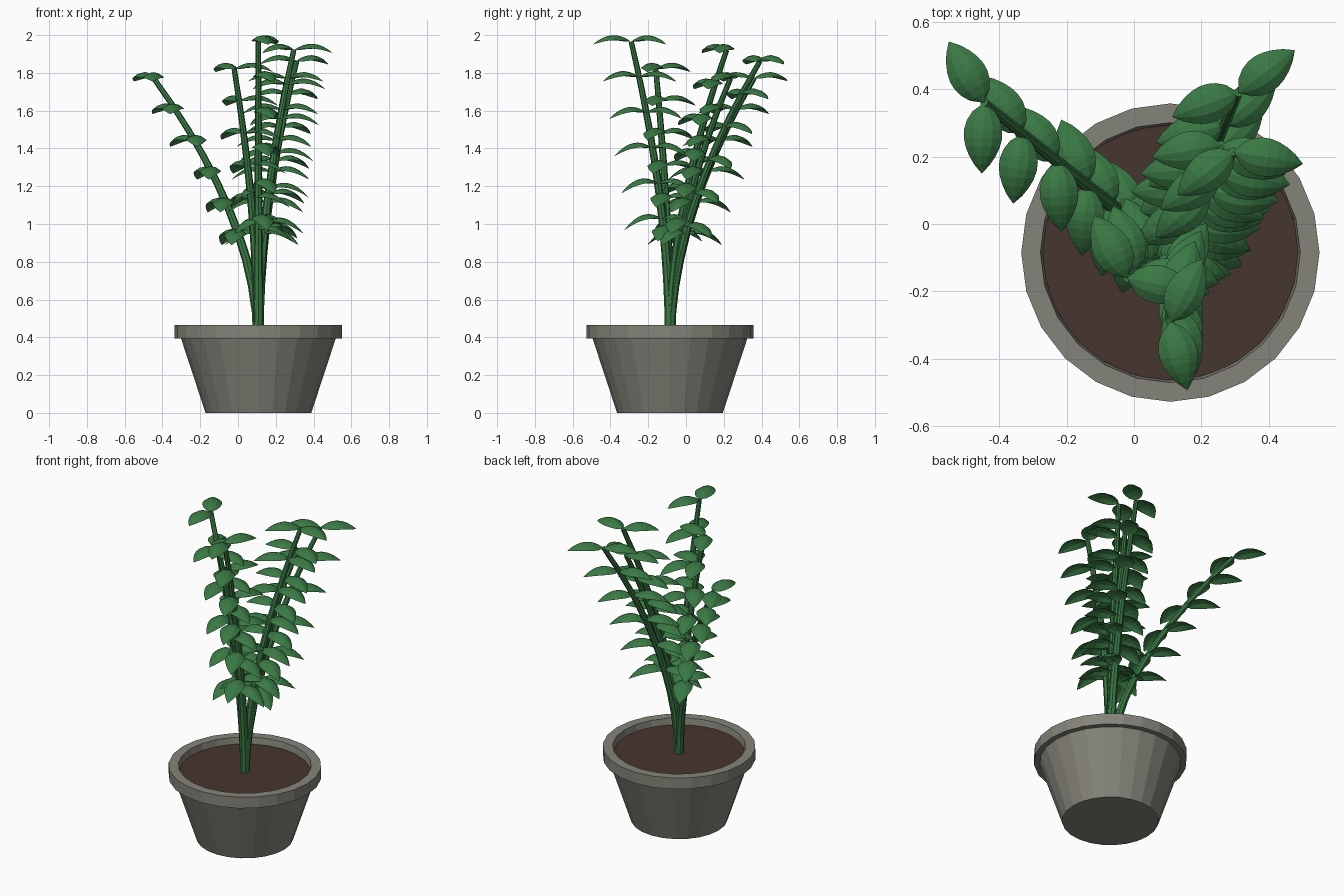
import bpy, bmesh, math, random
from mathutils import Vector

if "Cube" in bpy.data.objects:
    bpy.data.objects.remove(bpy.data.objects["Cube"])

random.seed(4)
CX, CY = 0.108, -0.085          # pot centre
Z0 = 0.40                       # where the stems start, below the soil


def material(name, rgb):
    m = bpy.data.materials.new(name)
    m.diffuse_color = (*rgb, 1)
    m.use_nodes = True
    m.node_tree.nodes["Principled BSDF"].inputs["Base Color"].default_value = m.diffuse_color
    return m


STONE = material("grey_stone", (0.235, 0.23, 0.195))
SOIL = material("brown_soil", (0.062, 0.035, 0.026))
GREEN = material("leaf_green", (0.042, 0.19, 0.058))


def finish(name, bm, mat, normals=True):
    if normals:
        bmesh.ops.recalc_face_normals(bm, faces=bm.faces)
    me = bpy.data.meshes.new(name)
    bm.to_mesh(me)
    bm.free()
    me.materials.append(mat)
    ob = bpy.data.objects.new(name, me)
    bpy.context.collection.objects.link(ob)
    return ob


def lathe(name, profile, mat, sides=24):
    """Turn an (r, z) profile round the pot axis; r = 0 makes a pole."""
    bm = bmesh.new()
    rings = []
    for r, z in profile:
        if r == 0:
            rings.append([bm.verts.new((CX, CY, z))] * sides)
        else:
            rings.append([bm.verts.new((CX + r * math.cos(2 * math.pi * i / sides),
                                        CY + r * math.sin(2 * math.pi * i / sides), z))
                          for i in range(sides)])
    for a, b in zip(rings, rings[1:]):
        for i in range(sides):
            j = (i + 1) % sides
            bm.faces.new(list(dict.fromkeys((a[i], a[j], b[j], b[i]))))
    return finish(name, bm, mat)


# Pot with a stepped rim, and the soil inside it
lathe("pot", [(0, 0), (0.28, 0), (0.41, 0.395), (0.443, 0.395), (0.443, 0.466),
              (0.386, 0.466), (0.376, 0.40), (0, 0.40)], STONE)
lathe("soil", [(0, 0.41), (0.379, 0.41), (0.379, 0.425), (0, 0.425)], SOIL, 32)


def stem_point(tip, t):
    """Stems rise together and bend outward toward their tips."""
    k = t ** 1.8
    return Vector((CX + (tip[0] - CX) * k, CY + (tip[1] - CY) * k, Z0 + (tip[2] - Z0) * t))


def add_stem(name, tip, rings=10, sides=8):
    bm = bmesh.new()
    loops = []
    for n in range(rings + 1):
        t = n / rings
        p = stem_point(tip, t)
        axis = (stem_point(tip, t + 0.01) - stem_point(tip, max(t - 0.01, 0))).normalized()
        u = axis.cross(Vector((0, 1, 0))).normalized()
        v = axis.cross(u)
        r = 0.028 - 0.014 * t
        loops.append([bm.verts.new(p + r * (u * math.cos(2 * math.pi * i / sides)
                                            + v * math.sin(2 * math.pi * i / sides)))
                      for i in range(sides)])
    for a, b in zip(loops, loops[1:]):
        for i in range(sides):
            j = (i + 1) % sides
            bm.faces.new((a[i], a[j], b[j], b[i]))
    bm.faces.new(loops[0])
    bm.faces.new(loops[-1])
    finish(name, bm, GREEN)


def add_leaf(bm, base, angle, droop, length=0.21, width=0.115, n=8):
    """Pointed leaf: arched along its length and domed across its width."""
    out = Vector((math.cos(angle), math.sin(angle), 0))
    side = Vector((-out.y, out.x, 0))
    rows = []
    for i in range(n + 1):
        s = i / n
        half = width / 2 * math.sin(math.pi * s ** 0.85) ** 0.8 if 0 < i < n else 0
        mid = base + out * length * s
        mid.z += 0.15 * s * (1 - s) - droop * s * s
        if half == 0:
            rows.append([bm.verts.new(mid)] * 5)
        else:
            rows.append([bm.verts.new(mid + side * half * w - Vector((0, 0, 0.45 * half * w * w)))
                         for w in (-1, -0.5, 0, 0.5, 1)])
    for a, b in zip(rows, rows[1:]):
        for j in range(4):
            bm.faces.new(list(dict.fromkeys((a[j], b[j], b[j + 1], a[j + 1]))))


# Each stem: tip position and the headings of its two leaf rows
STEMS = [
    ((-0.445, 0.36, 1.77), (120, -92)),
    ((0.31, 0.39, 1.86), (37, 200)),
    ((0.295, 0.215, 1.92), (-10, 218)),
    ((0.108, -0.29, 1.965), (-76, 63)),
    ((-0.02, -0.16, 1.82), (118, -12)),
    ((0.26, 0.235, 1.77), (-25, 190)),
]
for s, (tip, headings) in enumerate(STEMS, 1):
    add_stem(f"stem_{s}", tip)
    bm = bmesh.new()
    for k in range(6):                       # six leaf pairs up each stem
        t = 0.40 + 0.12 * k
        for h in headings:
            turn = 0 if k == 5 else random.uniform(-10, 10)
            add_leaf(bm, stem_point(tip, t), math.radians(h + turn), 0.015 + 0.009 * (5 - k))
    finish(f"leaves_{s}", bm, GREEN, normals=False)
